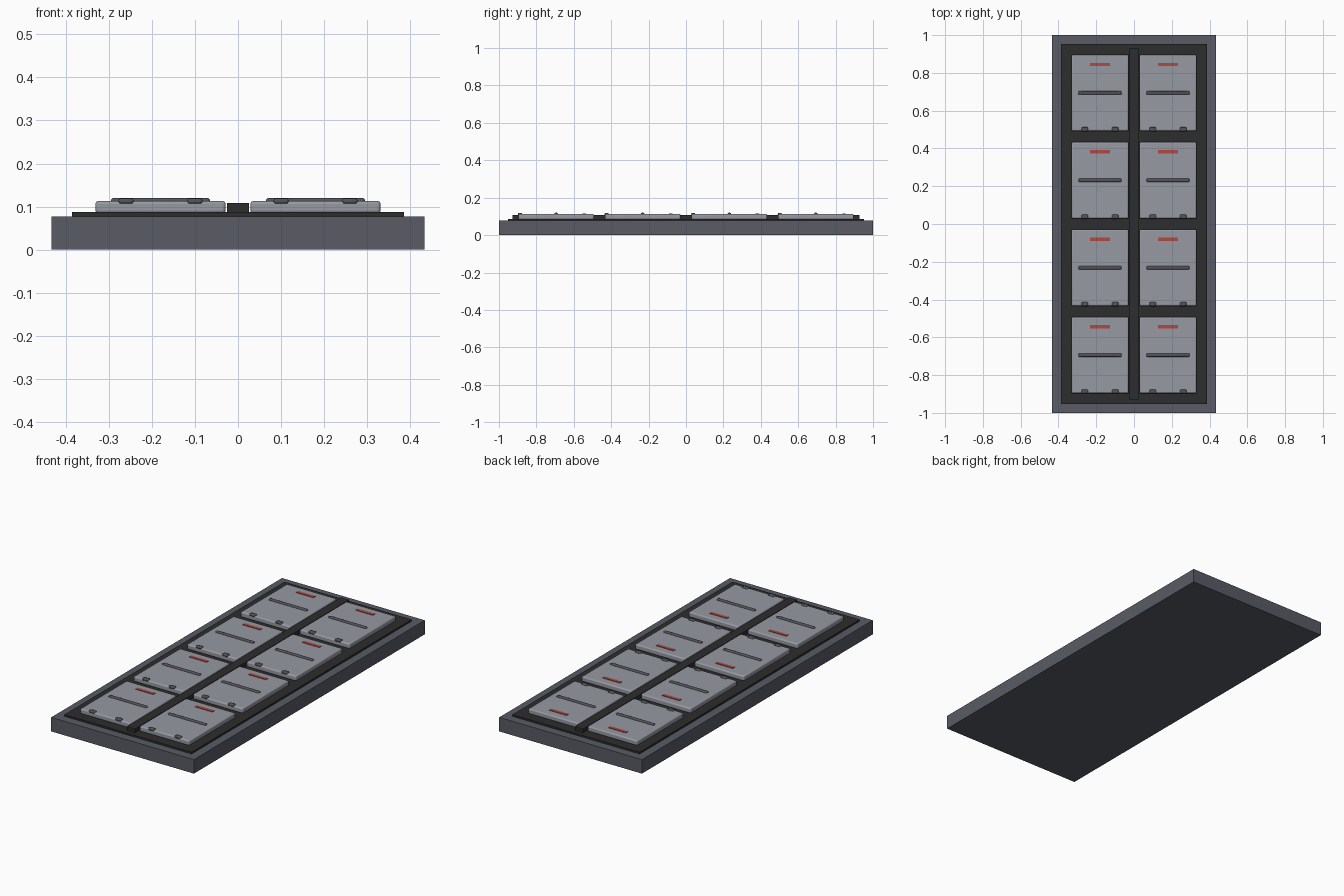
import bpy

if "Cube" in bpy.data.objects:
    bpy.data.objects.remove(bpy.data.objects["Cube"], do_unlink=True)


def material(name, rgb):
    m = bpy.data.materials.new(name)
    m.use_nodes = True
    colour = (*rgb, 1)
    m.diffuse_color = colour
    m.node_tree.nodes["Principled BSDF"].inputs["Base Color"].default_value = colour
    return m


slate = material("slate grey", (0.10, 0.105, 0.13))
black = material("near black", (0.026, 0.026, 0.026))
silver = material("silver grey", (0.31, 0.32, 0.36))
steel = material("dark steel", (0.085, 0.088, 0.105))
red = material("red", (0.45, 0.065, 0.055))


def box(name, mat, centre, size, bottom, top, bevel=0, segments=3):
    """Box given by its plan centre, plan size and height range."""
    bpy.ops.mesh.primitive_cube_add(size=1, location=(*centre, (bottom + top) / 2))
    ob = bpy.context.object
    ob.name = name
    ob.scale = (*size, top - bottom)
    bpy.ops.object.transform_apply(location=False, rotation=False, scale=True)
    ob.data.materials.append(mat)
    if bevel:
        mod = ob.modifiers.new("Rounded edges", "BEVEL")
        mod.width = bevel
        mod.segments = segments
        bpy.ops.object.shade_smooth_by_angle()
    return ob


# Housing, recessed-looking backing plate and centre divider
box("housing", slate, (0, 0), (0.866, 2.0), 0, 0.077)
box("backing_plate", black, (0, 0), (0.772, 1.906), 0.077, 0.087)
box("centre_divider", black, (0, 0), (0.05, 1.856), 0.08, 0.108)

# Two columns of four panels, each with a handle, a red marker and two clips
pitch = 0.463
for row in range(4):
    y = (row - 1.5) * pitch
    for side, x in (("right", -0.18), ("left", 0.18)):
        tag = f"{side}_{row + 1}"
        box(f"panel_{tag}", silver, (x, y), (0.302, 0.404), 0.084, 0.113, 0.007)
        box(f"handle_{tag}", steel, (x, y), (0.23, 0.018), 0.105, 0.12, 0.006)
        box(f"marker_{tag}", red, (x, y + 0.15), (0.106, 0.018), 0.108, 0.116)
        for end, dx in (("right", -0.08), ("left", 0.08)):
            box(f"clip_{tag}_{end}", steel, (x + dx, y - 0.193),
                (0.035, 0.022), 0.106, 0.119, 0.005, 2)
